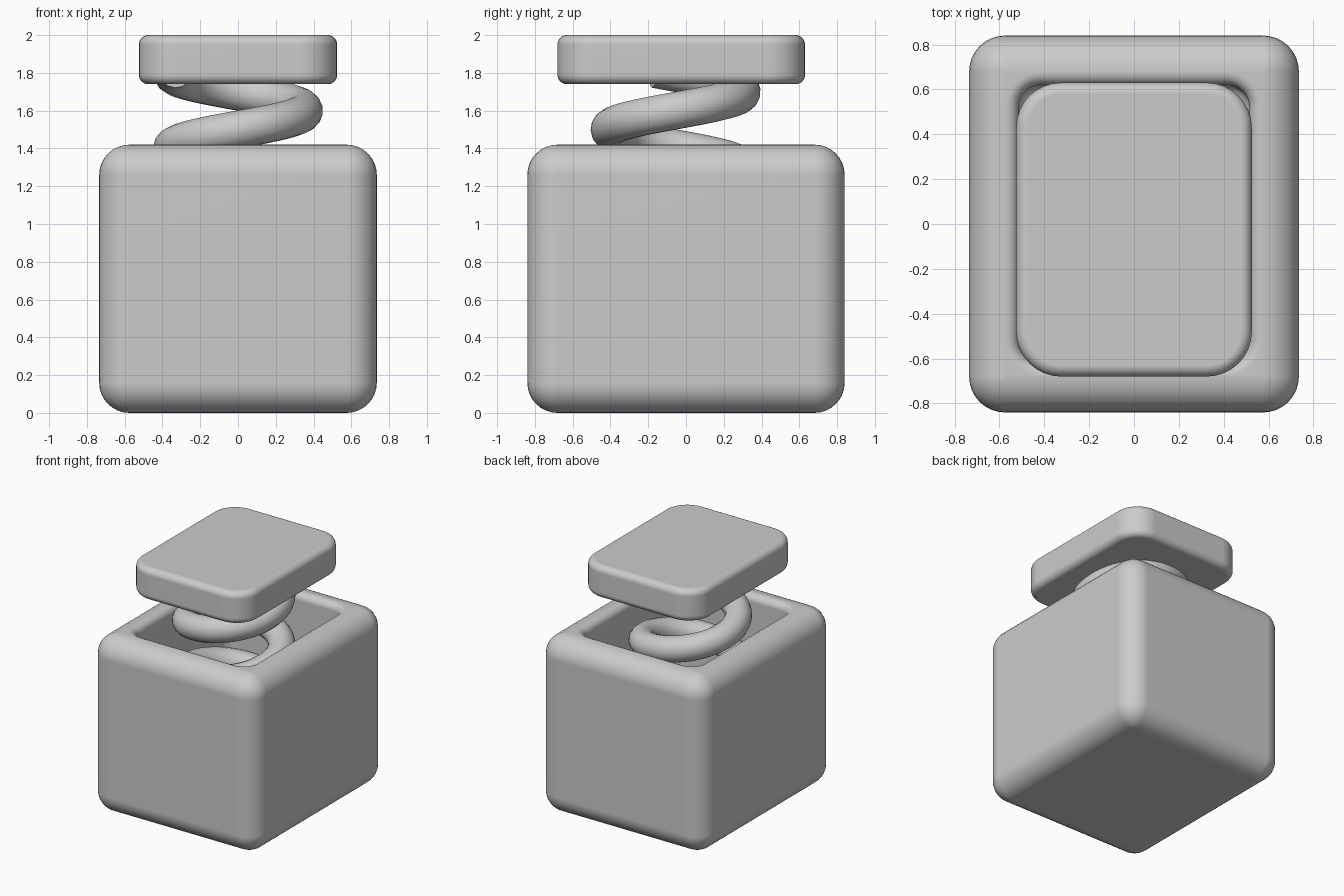
import bpy, bmesh
from math import sin, cos, pi

cube = bpy.data.objects.get("Cube")
if cube:
    bpy.data.objects.remove(cube, do_unlink=True)

grey = bpy.data.materials.new("plain_grey")
grey.use_nodes = True
grey.diffuse_color = (0.6, 0.6, 0.6, 1)
grey.node_tree.nodes["Principled BSDF"].inputs["Base Color"].default_value = (0.6, 0.6, 0.6, 1)


def arc(size, start, end, steps=8):
    """Points of a circular arc as (across, up) pairs."""
    angles = [start + (end - start) * i / steps for i in range(steps + 1)]
    return [(size * cos(a), size * sin(a)) for a in angles]


def ring(bm, half_x, half_y, radius, z, y0=0):
    """One rounded rectangle of vertices."""
    radius = max(radius, 0.0005)
    verts = []
    for quarter, (sx, sy) in enumerate([(1, 1), (-1, 1), (-1, -1), (1, -1)]):
        for u, v in arc(radius, quarter * pi / 2, (quarter + 1) * pi / 2):
            verts.append(bm.verts.new((sx * (half_x - radius) + u,
                                       y0 + sy * (half_y - radius) + v, z)))
    return verts


def rounded_body(name, half_x, half_y, corner, profile, y0=0):
    """Stack rounded rectangles along a profile of (inset, z)."""
    bm = bmesh.new()
    rings = [ring(bm, half_x - d, half_y - d, r, z, y0)
             for d, r, z in profile]
    for low, high in zip(rings, rings[1:]):
        for i in range(len(low)):
            j = (i + 1) % len(low)
            bm.faces.new((low[i], low[j], high[j], high[i]))
    bm.faces.new(rings[0][::-1])
    bm.faces.new(rings[-1])
    bmesh.ops.recalc_face_normals(bm, faces=bm.faces)
    mesh = bpy.data.meshes.new(name)
    bm.to_mesh(mesh)
    bm.free()
    obj = bpy.data.objects.new(name, mesh)
    bpy.context.collection.objects.link(obj)
    mesh.materials.append(grey)
    bpy.ops.object.select_all(action='DESELECT')
    obj.select_set(True)
    bpy.context.view_layer.objects.active = obj
    bpy.ops.object.shade_smooth_by_angle(angle=pi / 5)
    obj.modifiers.new("even_shading", 'WEIGHTED_NORMAL').keep_sharp = True
    return obj


def outer_profile(edge, corner, bottom, top):
    """Rounded lower edge, straight wall, rounded upper edge."""
    points = [(edge - u, bottom + edge + v) for u, v in arc(edge, -pi / 2, 0)]
    points += [(edge - u, top - edge + v) for u, v in arc(edge, 0, pi / 2)]
    return [(d, corner - d, z) for d, z in points]


# Open box: outer shell, rounded rim, then the cavity down to its floor
height, edge, wall, rim, hole_corner, floor = 1.42, 0.16, 0.22, 0.055, 0.1, 0.2
shell = outer_profile(edge, edge, 0, height)
for u, v in arc(rim, pi / 2, 0) + arc(rim, 0, -pi / 2):
    base = height - rim if v > 1e-6 or (abs(v) <= 1e-6 and len(shell) < 27) else floor + rim
    if base > floor + rim:
        shell.append((wall - rim + u, hole_corner + rim - u, base + v))
shell += [(wall + rim - u, hole_corner - rim + u, floor + rim + v)
          for u, v in arc(rim, 0, -pi / 2)]
rounded_body("open_box", 0.735, 0.84, edge, shell)

# Lid carried by the spring
rounded_body("lid", 0.525, 0.655, 0.2, outer_profile(0.05, 0.2, 1.74, 2.0), y0=-0.025)

# Coil spring from the cavity floor up into the lid
pitch, coil_radius, wire, bottom, top = 0.4, 0.35, 0.1, 0.26, 1.82
steps = 200
curve = bpy.data.curves.new("spring", 'CURVE')
curve.dimensions = '3D'
curve.bevel_depth = wire
curve.bevel_resolution = 6
curve.use_fill_caps = True
path = curve.splines.new('POLY')
path.points.add(steps)
for i, point in enumerate(path.points):
    z = bottom + (top - bottom) * i / steps
    a = pi + 2 * pi * (z - 1.4) / pitch
    point.co = (coil_radius * cos(a), -0.055 + coil_radius * sin(a), z, 1)
path.use_smooth = True
curve.materials.append(grey)
bpy.context.collection.objects.link(bpy.data.objects.new("spring", curve))
